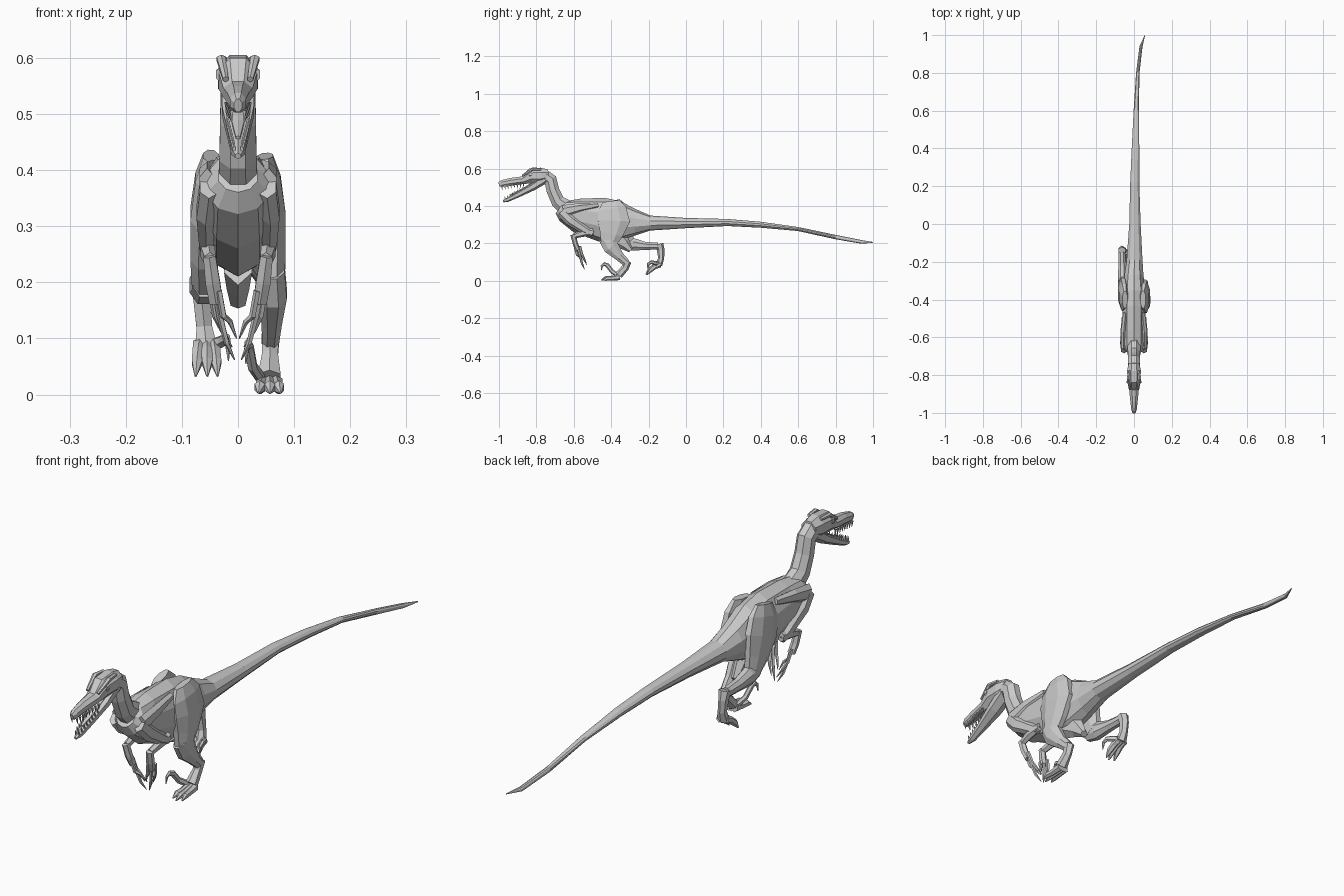
import bpy, bmesh, math
from mathutils import Vector


def loft(name, secs, n=8, turn=0.5):
    """Skin rings along a path; each section is x, y, z, half width, half depth."""
    bm = bmesh.new()
    P = [Vector(s[:3]) for s in secs]
    k = 1 / math.cos(math.pi / n) if turn else 1
    rings = []
    for i, s in enumerate(secs):
        t = (P[min(i + 1, len(P) - 1)] - P[max(i - 1, 0)]).normalized()
        side = (Vector((1, 0, 0)) - t * t.x).normalized()
        up = t.cross(side)
        ring = []
        for j in range(n):
            a = 2 * math.pi * (j + turn) / n
            ring.append(bm.verts.new(P[i] + side * s[3] * k * math.cos(a) + up * s[4] * k * math.sin(a)))
        rings.append(ring)
    for a, b in zip(rings, rings[1:]):
        for j in range(n):
            bm.faces.new((a[j], a[(j + 1) % n], b[(j + 1) % n], b[j]))
    bm.faces.new(rings[0])
    bm.faces.new(rings[-1])
    bmesh.ops.recalc_face_normals(bm, faces=bm.faces)
    me = bpy.data.meshes.new(name)
    bm.to_mesh(me)
    bm.free()
    ob = bpy.data.objects.new(name, me)
    bpy.context.collection.objects.link(ob)
    return ob


def flip(secs, s):
    return [(p[0] * s, *p[1:]) for p in secs]


def spine(rows):
    return [(0, *r) for r in rows]


# torso and tail in one skin
loft("torso_and_tail", [
    (0, -.675, .39, .035, .035), (0, -.655, .375, .058, .055),
    (0, -.58, .35, .062, .088), (0, -.45, .327, .062, .112),
    (0, -.36, .318, .06, .103), (0, -.27, .312, .05, .067),
    (.003, -.19, .309, .042, .038), (.005, 0, .309, .03, .026),
    (.004, .22, .312, .024, .018), (.008, .4, .3, .02, .015),
    (.012, .6, .277, .014, .01), (.02, .8, .234, .009, .011),
    (.037, .94, .208, .008, .009), (.058, 1.0, .206, .001, .002)], 10)

# pubic keel under the belly
loft("pubic_keel", [(0, -.38, .24, .025, .05), (0, -.33, .2, .02, .03), (0, -.295, .163, .013, .012)], 6)

# neck
loft("neck", spine([(-.64, .39, .034, .045), (-.685, .425, .033, .037), (-.712, .485, .032, .034),
                    (-.725, .54, .031, .035), (-.765, .567, .03, .034)]))

# skull, lower jaw and tongue
loft("skull", spine([(-.735, .566, .028, .03), (-.775, .563, .036, .042), (-.83, .561, .035, .04),
                     (-.872, .538, .026, .021), (-.94, .529, .019, .021),
                     (-.985, .52, .014, .018), (-1.0, .515, .007, .012)]))
loft("lower_jaw", spine([(-.755, .545, .03, .022), (-.82, .503, .028, .018), (-.9, .46, .018, .013),
                         (-.955, .433, .012, .01), (-.978, .425, .005, .005)]), 6)
loft("tongue", spine([(-.82, .52, .014, .006), (-.88, .485, .011, .005), (-.94, .458, .004, .003)]), 6)

# teeth in both jaws
for s in (-1, 1):
    for i in range(8):
        f = i / 7
        y, x = -.87 - .115 * f, s * (.021 - .010 * f)
        z = .521 - .014 * f
        loft("upper_tooth", [(x, y, z, .003, .004), (x, y + .003, z - .022, .0005, .0005)], 4)
        y, x = -.87 - .095 * f, s * (.019 - .012 * f)
        z = .485 - .050 * f
        loft("lower_tooth", [(x, y, z, .003, .003), (x, y - .006, z + .018, .0005, .0005)], 4)
    # brow ridge and eye
    loft("brow_ridge", flip([(.025, -.775, .597, .006, .006), (.03, -.82, .598, .008, .007),
                             (.022, -.875, .562, .005, .005)], s), 6)
    loft("eye", flip([(.03, -.828, .572, .008, .012), (.031, -.84, .57, .008, .012)], s), 6)

# arms: shoulder, folded forearm, hand and three clawed fingers
for s in (-1, 1):
    loft("shoulder_blade", flip([(.045, -.47, .405, .012, .012), (.055, -.57, .39, .014, .022),
                                 (.055, -.655, .37, .014, .03)], s), 6)
    loft("upper_arm", flip([(.052, -.665, .37, .016, .025), (.058, -.62, .325, .016, .026),
                            (.056, -.54, .272, .013, .02), (.054, -.5, .25, .01, .013)], s), 6)
    loft("forearm", flip([(.054, -.495, .262, .011, .016), (.054, -.545, .256, .013, .017),
                          (.05, -.6, .24, .01, .012)], s), 6)
    loft("palm", flip([(.051, -.603, .247, .011, .013), (.045, -.592, .2, .013, .012),
                       (.039, -.578, .165, .012, .012)], s), 6)
    for x, y, tip in ((0, 0, .062), (.008, .012, .085), (-.006, -.014, .1)):
        loft("finger", flip([(.04 + x, -.58 + y, .185, .005, .006), (.032 + x, -.568 + y, .14, .005, .006),
                             (.02 + x, -.556 + y, tip + .03, .004, .005),
                             (.006 + x * .6, -.542 + y, tip, .001, .001)], s), 5)


def leg(side, thigh, shin, foot, ball, toe, claw):
    """One hind leg; the toes follow the steps in toe, starting at the ball."""
    loft(side + "_thigh", thigh)
    loft(side + "_shin", shin)
    loft(side + "_metatarsus", foot, 6)
    b = Vector(ball)
    for dx in (-.016, 0.002, .018):
        shrink = 1 if abs(dx) < .01 else .9
        secs = []
        for i, (dy, dz, r) in enumerate(toe):
            secs.append((b.x + dx * (.7 + .15 * i), b.y + dy * shrink, b.z + dz, r * .85, r))
        loft(side + "_toe", secs, 6)
    loft(side + "_sickle_claw", claw, 6)


# planted right leg
leg("right",
    [(.048, -.4, .425, .014, .045), (.052, -.395, .385, .024, .075), (.058, -.385, .32, .027, .085),
     (.06, -.4, .25, .025, .062), (.06, -.415, .195, .023, .04)],
    [(.06, -.425, .225, .023, .04), (.062, -.4, .18, .025, .042), (.06, -.355, .13, .018, .025),
     (.058, -.318, .095, .015, .02)],
    [(.058, -.312, .105, .016, .018), (.057, -.325, .07, .014, .017), (.056, -.36, .03, .02, .018)],
    (.055, -.355, .02),
    [(0, 0, .014), (-.045, -.006, .011), (-.075, -.007, .011), (-.1, -.017, .002)],
    [(.04, -.365, .03, .008, .01), (.026, -.395, .05, .008, .01), (.02, -.42, .083, .008, .01),
     (.018, -.437, .09, .006, .009), (.015, -.45, .08, .004, .006), (.014, -.453, .055, .001, .001)])

# raised left leg
leg("left",
    [(-.048, -.4, .425, .014, .045), (-.052, -.39, .385, .024, .075), (-.058, -.37, .32, .027, .085),
     (-.06, -.34, .25, .025, .062), (-.06, -.31, .195, .022, .035)],
    [(-.06, -.335, .205, .02, .032), (-.062, -.285, .195, .024, .034), (-.062, -.22, .187, .02, .022),
     (-.064, -.15, .186, .017, .018)],
    [(-.064, -.142, .198, .019, .018), (-.064, -.135, .165, .015, .018), (-.06, -.133, .12, .014, .014),
     (-.057, -.145, .085, .019, .016)],
    (-.057, -.14, .088),
    [(0, 0, .014), (-.03, -.012, .012), (-.055, -.03, .011), (-.075, -.055, .002)],
    [(-.042, -.145, .09, .008, .01), (-.028, -.165, .095, .008, .01), (-.021, -.185, .1, .007, .009),
     (-.018, -.202, .09, .005, .007), (-.017, -.205, .06, .001, .001)])
